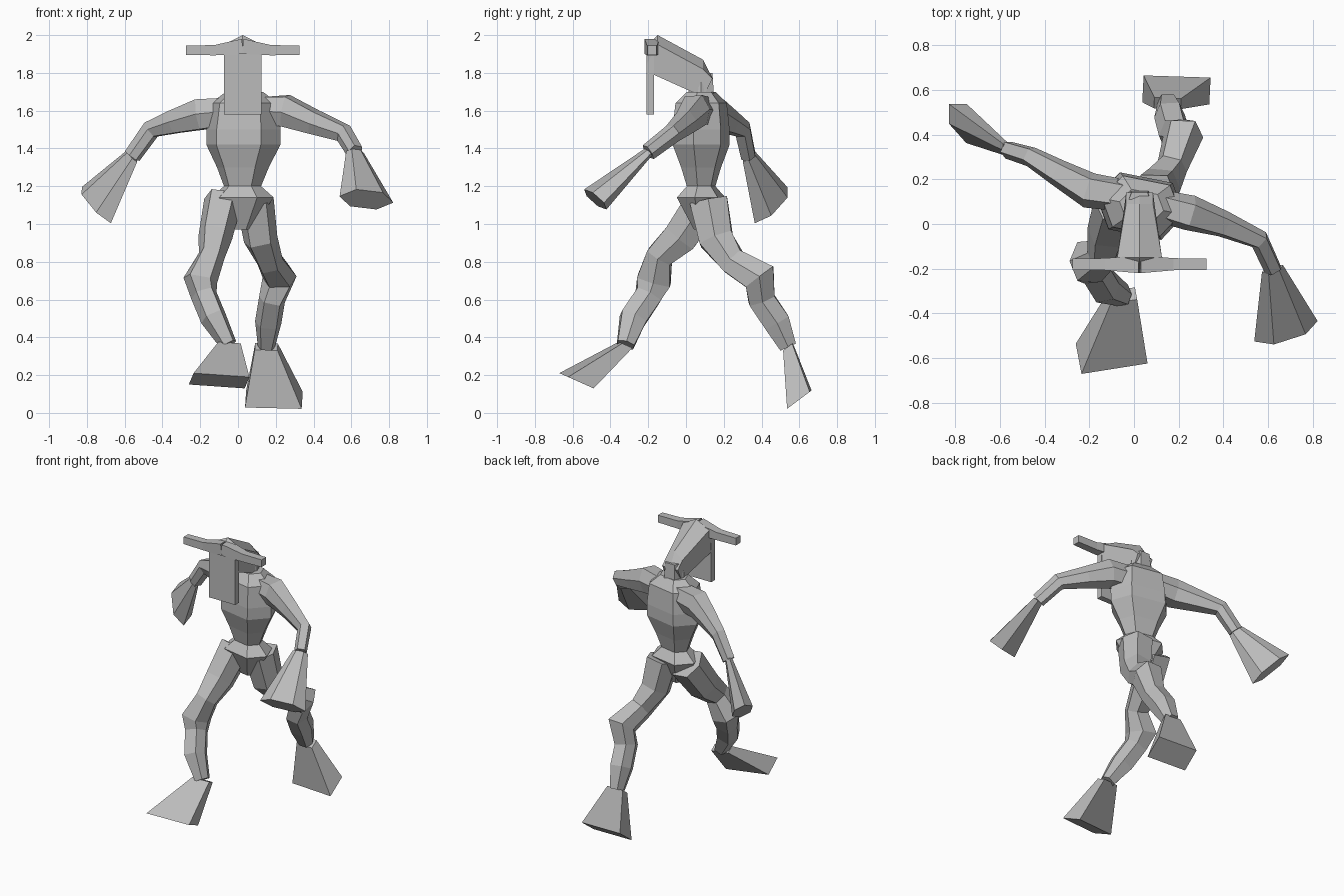
import bpy
import bmesh
from mathutils import Vector

cube = bpy.data.objects.get("Cube")
if cube:
    bpy.data.objects.remove(cube, do_unlink=True)

shade = (.5, .5, .5, 1)
grey = bpy.data.materials.new("plain grey")
grey.use_nodes = True
grey.diffuse_color = shade
grey.node_tree.nodes["Principled BSDF"].inputs["Base Color"].default_value = shade

middle = .025


def skin(name, sections, closed):
    """Join matching loops of points with faces; closed sections get end caps."""
    bm = bmesh.new()
    loops = [[bm.verts.new(point) for point in section] for section in sections]
    for near, far in zip(loops, loops[1:]):
        for j in range(len(near)):
            bm.faces.new((near[j - 1], near[j], far[j], far[j - 1]))
    if closed:
        bm.faces.new(loops[0])
        bm.faces.new(loops[-1])
    bmesh.ops.recalc_face_normals(bm, faces=bm.faces)
    mesh = bpy.data.meshes.new(name)
    bm.to_mesh(mesh)
    bm.free()
    mesh.materials.append(grey)
    part = bpy.data.objects.new(name, mesh)
    bpy.context.collection.objects.link(part)


def loft(name, path, sizes, side, flat=1, corner=.6, facing=None):
    """Sweep a six-sided section along a path; flat is its depth over its width."""
    shape = [(1, 0), (corner, 1), (-corner, 1), (-1, 0), (-corner, -1), (corner, -1)]
    path = [Vector(point) for point in path]
    sections = []
    for i, (centre, size) in enumerate(zip(path, sizes)):
        ahead = path[min(i + 1, len(path) - 1)] - path[max(i - 1, 0)]
        normal = Vector(facing or ahead).normalized()
        across = Vector(side)
        across = (across - normal * across.dot(normal)).normalized()
        up = normal.cross(across) * flat
        sections.append([centre + (across * a + up * b) * size for a, b in shape])
    skin(name, sections, closed=True)


def leg(label, joints, sole, side, facing):
    """Jointed leg and a box-shaped foot that flares from the ankle to the sole."""
    loft(label + "_leg", joints, [.1, .09, .07, .09, .07, .07, .045], side=(1, 0, 0))
    loft(label + "_foot", [joints[-1], sole], [.06, .15], side, flat=.5, corner=1, facing=facing)


def arm(label, joints, fingertips, side, palm_side):
    """Jointed arm and a flat hand that flares from the wrist to the fingertips."""
    loft(label + "_arm", joints, [.07, .08, .06, .045, .04], side)
    loft(label + "_hand", [joints[-1], fingertips], [.05, .15], palm_side, flat=.4, corner=.5)


# Torso: narrow neck line, broad chest, pinched waist, wide hips
heights = [1.7, 1.64, 1.5, 1.42, 1.3, 1.2, 1.14, .97]
girths = [.1, .18, .2, .2, .14, .1, .17, .05]
loft("torso", [(z * .02, .08, z) for z in heights], girths,
     side=(1, -.2, 0), flat=.65, facing=(0, 0, -1))

# Arms swung opposite to the legs
arm("left",
    [(.08, .09, 1.6), (.25, .05, 1.6), (.4, 0, 1.54), (.56, -.07, 1.48), (.62, -.2, 1.38)],
    fingertips=(.68, -.48, 1.13), side=(1, 1, 0), palm_side=(1, .1, -.3))
arm("right",
    [(0, .12, 1.6), (-.2, .15, 1.58), (-.34, .23, 1.54), (-.46, .3, 1.5), (-.56, .33, 1.36)],
    fingertips=(-.75, .45, 1.1), side=(1, 2, 0), palm_side=(1, -1, -.6))

# Striding legs: left behind, right in front
leg("left",
    [(.09, .12, 1.12), (.12, .16, .92), (.17, .25, .8), (.22, .39, .72),
     (.18, .4, .6), (.16, .48, .48), (.15, .54, .35)],
    sole=(.19, .6, .07), side=(1, .1, -.2), facing=(0, .6, -.8))
leg("right",
    [(-.08, .1, 1.12), (-.12, -.03, .93), (-.14, -.14, .83), (-.2, -.17, .7),
     (-.18, -.2, .62), (-.13, -.28, .5), (-.05, -.32, .36)],
    sole=(-.1, -.58, .17), side=(1, .1, -.2), facing=(0, -.4, -.9))

# Neck
loft("neck", [(middle, .08, 1.65), (middle, .08, 1.8)], [.07, .06], side=(1, 0, 0))

# Head: wedge skull with a raised centre ridge and a narrower back
outline = [(-.21, 1.94), (-.15, 2), (.09, 1.87), (.14, 1.77),
           (.1, 1.69), (.03, 1.7), (-.17, 1.79), (-.21, 1.84)]
skin("head", [
    [(middle + sign * (.06 if y > 0 else .1), y, z - (.05 if sign and z > 1.85 else 0))
     for y, z in outline]
    for sign in (-1, 0, 1)], closed=True)

# Long flat face plate hanging from the brow
loft("face_plate", [(middle, -.19, 1.92), (middle, -.19, 1.58)], [.1, .1],
     side=(1, 0, 0), flat=.2, corner=1)

# Level horns, thickest at the brow
for label, sign in (("left", 1), ("right", -1)):
    loft(label + "_horn",
         [(middle, -.18, 1.94), (middle + sign * .15, -.18, 1.92), (middle + sign * .3, -.18, 1.92)],
         [.04, .027, .025], side=(0, 1, 0), corner=1)
